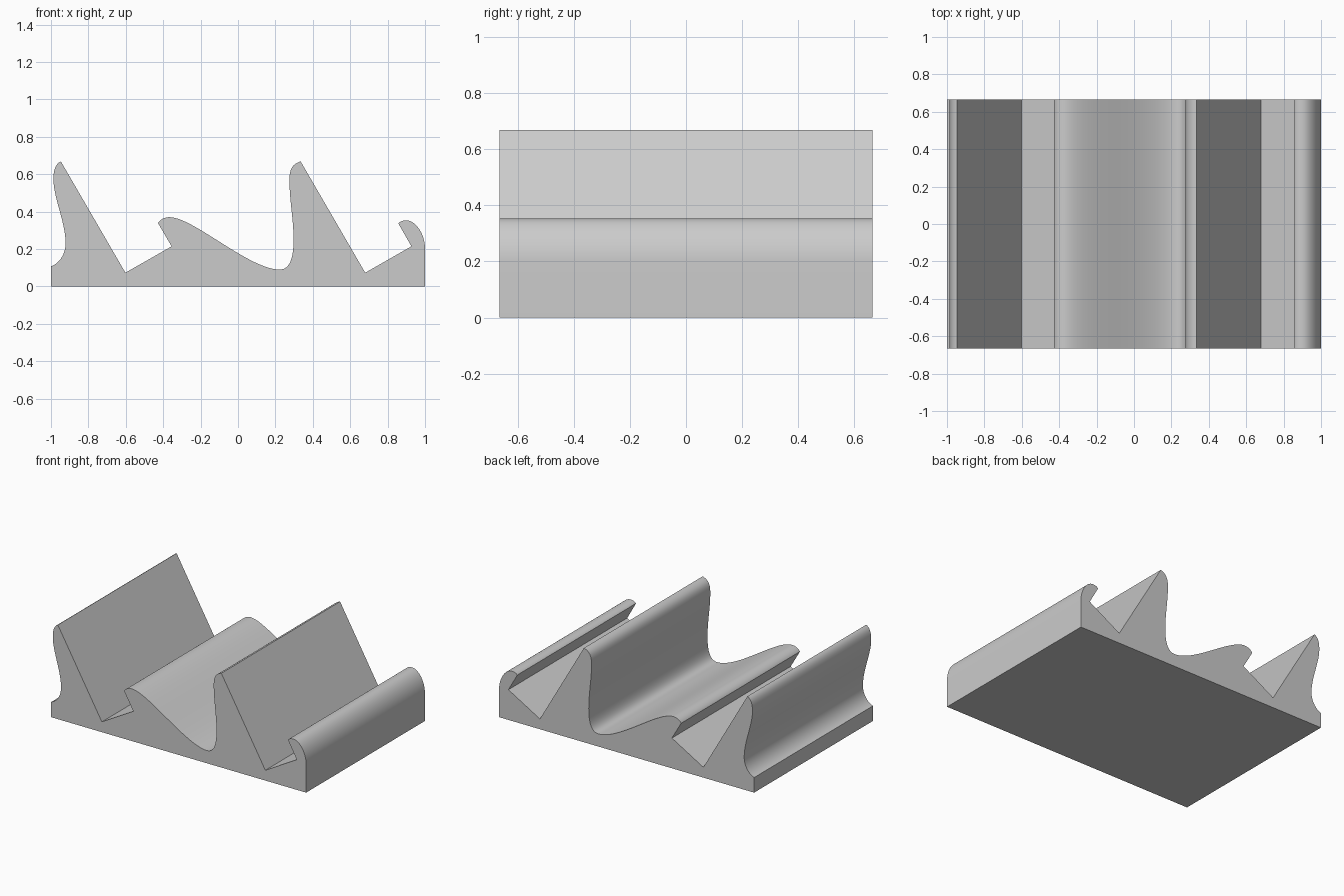
import bpy, bmesh, math
from mathutils import Vector
from mathutils.geometry import interpolate_bezier

cube = bpy.data.objects.get("Cube")
if cube:
    bpy.data.objects.remove(cube, do_unlink=True)

HALF_DEPTH = 0.665
profile = []


def line(*points):
    """Add straight corners to the profile."""
    profile.extend(Vector((x, 0, z)) for x, z in points)


def curve(h1, h2, end, steps=14):
    """Continue the profile with a Bezier arc."""
    ctrl = [Vector((x, 0, z)) for x, z in (h1, h2, end)]
    profile.extend(interpolate_bezier(profile[-1], *ctrl, steps + 1)[1:])


# Left foot and the back of the first rest
line((-1, 0), (-1, 0.107))
curve((-0.95, 0.125), (-0.92, 0.18), (-0.922, 0.235))
curve((-0.922, 0.34), (-0.985, 0.47), (-0.987, 0.57))
curve((-0.987, 0.625), (-0.975, 0.655), (-0.947, 0.668))
# First slot and its hooked lip
line((-0.602, 0.073), (-0.355, 0.214), (-0.428, 0.339))
curve((-0.415, 0.36), (-0.39, 0.37), (-0.366, 0.37))
# Long wave down into the valley and up the second rest
curve((-0.24, 0.37), (0.06, 0.09), (0.222, 0.09), 28)
curve((0.285, 0.09), (0.297, 0.17), (0.297, 0.25))
curve((0.297, 0.36), (0.275, 0.46), (0.275, 0.57))
curve((0.275, 0.625), (0.29, 0.655), (0.335, 0.668))
# Second slot, hooked lip and right end
line((0.68, 0.073), (0.927, 0.214), (0.857, 0.337))
curve((0.87, 0.35), (0.885, 0.353), (0.9, 0.353))
curve((0.95, 0.353), (1, 0.28), (1, 0.2))
line((1, 0))

# Extrude the profile from front to back
bm = bmesh.new()
front = bm.faces.new([bm.verts.new(p - Vector((0, HALF_DEPTH, 0))) for p in profile])
result = bmesh.ops.extrude_face_region(bm, geom=[front], use_keep_orig=True)
moved = [v for v in result["geom"] if isinstance(v, bmesh.types.BMVert)]
bmesh.ops.translate(bm, verts=moved, vec=(0, 2 * HALF_DEPTH, 0))
bmesh.ops.recalc_face_normals(bm, faces=bm.faces)
mesh = bpy.data.meshes.new("two_slot_stand")
bm.to_mesh(mesh)
bm.free()

stand = bpy.data.objects.new("two_slot_stand", mesh)
bpy.context.collection.objects.link(stand)

# Plain grey material
grey = bpy.data.materials.new("light_grey")
grey.use_nodes = True
color = (0.6, 0.6, 0.6, 1)
grey.diffuse_color = color
grey.node_tree.nodes["Principled BSDF"].inputs["Base Color"].default_value = color
mesh.materials.append(grey)

# Smooth curves with crisp corners
bpy.ops.object.select_all(action="DESELECT")
stand.select_set(True)
bpy.context.view_layer.objects.active = stand
bpy.ops.object.shade_smooth_by_angle(angle=math.radians(30))
